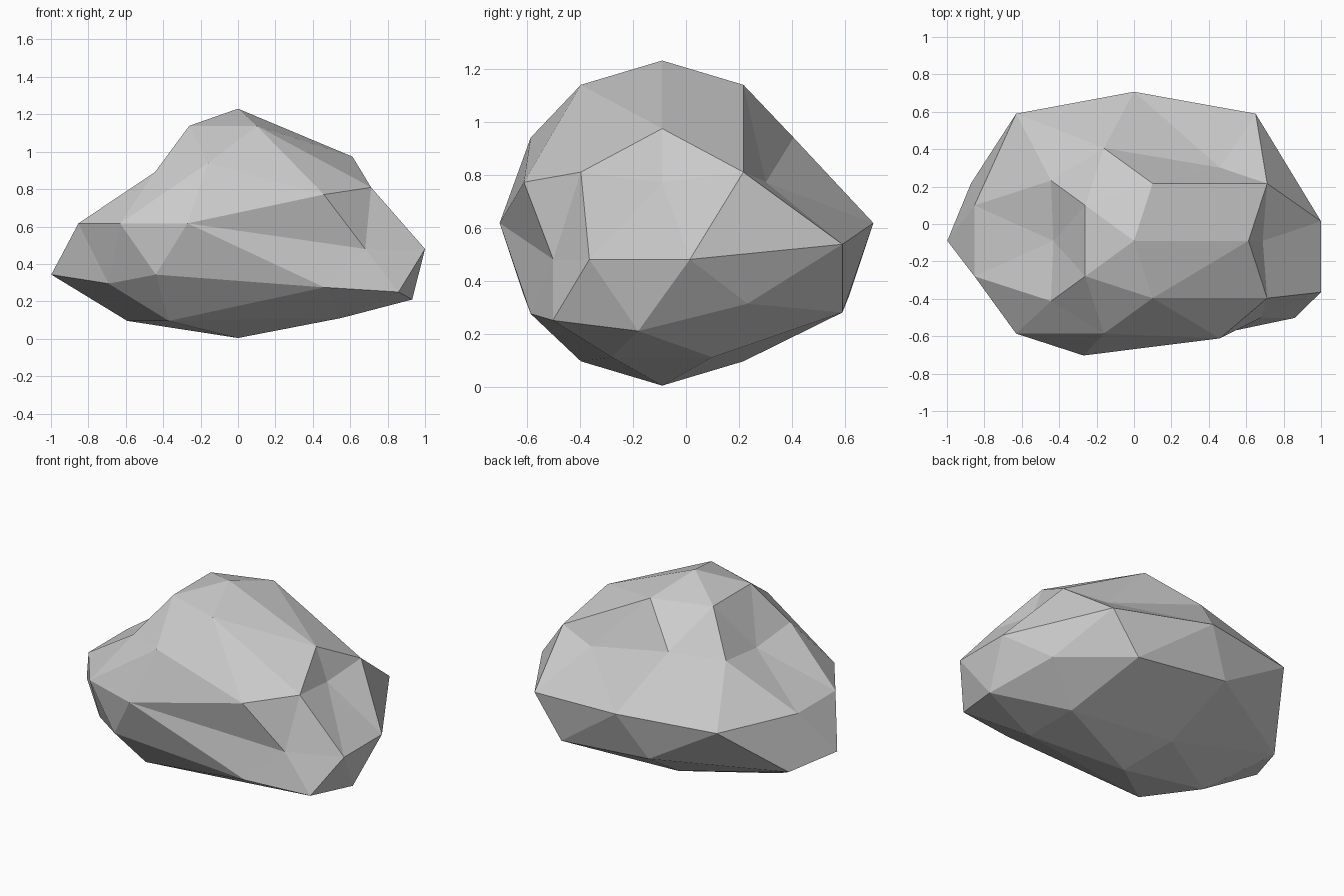
import bpy
import bmesh
import math
from mathutils import Vector

# Remove only the default cube
default_cube = bpy.data.objects.get("Cube")
if default_cube:
    bpy.data.objects.remove(default_cube, do_unlink=True)

RADIUS = 0.613
CENTRE = Vector((0, -0.09, 0.617))

# Height of each vertex ring on a unit faceted ball, named from top to bottom
RINGS = {"crown": 0.85, "brow": 0.53, "shoulder": 0.45, "waist": 0.0,
         "hip": -0.45, "skirt": -0.53, "base": -0.85}

# Sculpting pulls: shift vector, then the ring steps (counter-clockwise from +x) it moves
PULLS = [
    # right end stretched sideways
    ((-0.27, 0, 0), {"waist": [4, 5, 6, 7], "hip": [7], "skirt": [6], "base": [5, 7]}),
    ((-0.45, 0, 0), {"hip": [5], "skirt": [4]}),
    ((0.09, 0, -0.09), {"brow": [5]}),
    # back bulged outward
    ((-0.27, 0.184, 0), {"waist": [3]}),
    ((0, 0.184, 0), {"waist": [2], "hip": [3]}),
    ((0.29, 0.184, -0.08), {"waist": [1]}),
    ((0.3, 0.184, -0.015), {"skirt": [2]}),
    # left end stretched and lowered
    ((0.29, 0, 0.015), {"base": [1, 9]}),
    ((0.3, 0, -0.02), {"skirt": [8]}),
    ((0.29, 0, -0.12), {"shoulder": [8]}),
    ((0.29, -0.13, -0.12), {"shoulder": [2]}),
    ((0.14, 0, -0.12), {"shoulder": [0]}),
    ((0.29, 0, -0.13), {"brow": [1, 9]}),
    ((0.29, 0, -0.165), {"crown": [0]}),
    # left tip
    ((0.417, -0.085, -0.137), {"waist": [0, 9]}),
    ((0.32, 0.085, -0.137), {"waist": [8]}),
    ((0.36, 0, -0.03), {"hip": [1]}),
    ((0.415, -0.09, -0.093), {"hip": [9]}),
    ((0.41, -0.09, -0.085), {"skirt": [0]}),
]


def ring_and_step(direction):
    """Name the ring a vertex lies on and its step around that ring."""
    ring = min(RINGS, key=lambda name: abs(RINGS[name] - direction.z))
    angle = math.degrees(math.atan2(direction.y, direction.x))
    if ring == "waist":
        angle -= 18
    return ring, round(angle / 36) % 10


def make_material(name, colour):
    material = bpy.data.materials.new(name)
    material.use_nodes = True
    material.diffuse_color = colour
    shader = material.node_tree.nodes["Principled BSDF"]
    shader.inputs["Base Color"].default_value = colour
    shader.inputs["Roughness"].default_value = 0.9
    return material


# Boulder: a faceted ball with groups of corners pulled out of shape
bm = bmesh.new()
bmesh.ops.create_icosphere(bm, subdivisions=2, radius=1)
for vert in bm.verts:
    direction = vert.co.normalized()
    vert.co = direction * RADIUS + CENTRE
    if abs(direction.z) > 0.95:
        continue
    ring, step = ring_and_step(direction)
    for shift, targets in PULLS:
        if step in targets.get(ring, []):
            vert.co += Vector(shift)

bmesh.ops.recalc_face_normals(bm, faces=bm.faces)
for face in bm.faces:
    face.smooth = False
mesh = bpy.data.meshes.new("boulder")
bm.to_mesh(mesh)
bm.free()

mesh.materials.append(make_material("stone_grey", (0.6, 0.6, 0.6, 1)))
boulder = bpy.data.objects.new("boulder", mesh)
bpy.context.collection.objects.link(boulder)
